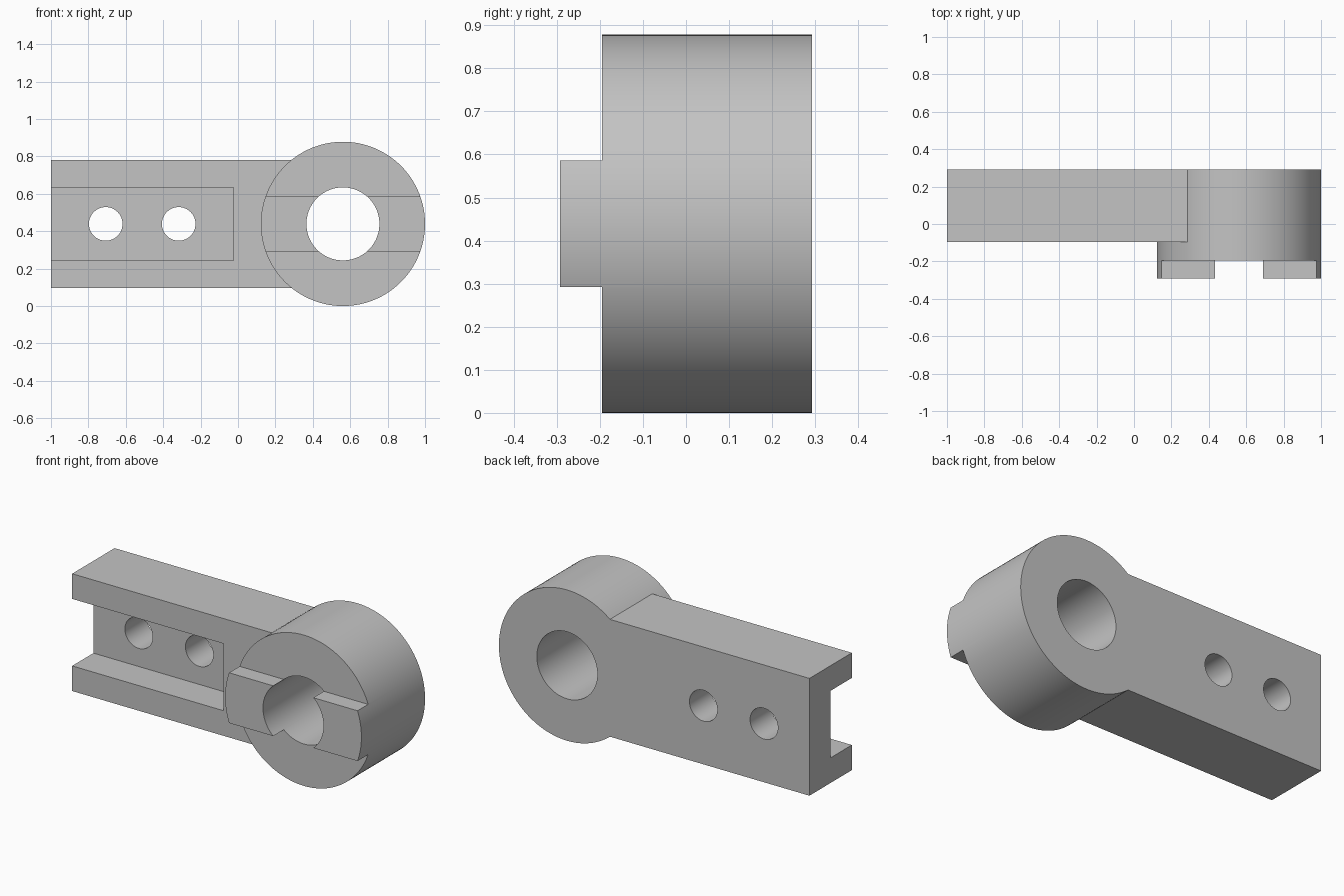
import bpy
import math

if "Cube" in bpy.data.objects:
    bpy.data.objects.remove(bpy.data.objects["Cube"], do_unlink=True)

U = 2 / 10.25            # design module: every size is a multiple of it
ZC = 2.25 * U            # height of the centre line
HUB_X = 1 - 2.25 * U     # hub axis
BACK = 1.5 * U           # rear plane, the front-most plane is -BACK

metal = bpy.data.materials.new("plain grey")
metal.use_nodes = True
GREY = (0.55, 0.55, 0.55, 1)
metal.diffuse_color = GREY
metal.node_tree.nodes["Principled BSDF"].inputs["Base Color"].default_value = GREY


def box(name, x0, x1, y0, y1, z0, z1):
    bpy.ops.mesh.primitive_cube_add(
        size=1, location=((x0 + x1) / 2, (y0 + y1) / 2, (z0 + z1) / 2))
    ob = bpy.context.object
    ob.scale = (x1 - x0, y1 - y0, z1 - z0)
    return finish(ob, name)


def rod(name, x, radius, y0, y1, sides=96):
    bpy.ops.mesh.primitive_cylinder_add(
        vertices=sides, radius=radius, depth=y1 - y0,
        location=(x, (y0 + y1) / 2, ZC), rotation=(math.pi / 2, 0, 0))
    return finish(bpy.context.object, name)


def finish(ob, name):
    ob.name = name
    ob.data.materials.append(metal)
    bpy.ops.object.transform_apply(location=True, rotation=True, scale=True)
    return ob


def combine(target, tool, operation):
    mod = target.modifiers.new(operation.lower(), "BOOLEAN")
    mod.operation = operation
    mod.solver = "EXACT"
    mod.object = tool
    bpy.context.view_layer.objects.active = target
    bpy.ops.object.modifier_apply(modifier=mod.name)
    bpy.data.objects.remove(tool, do_unlink=True)


# Hub, cut back above and below to leave the raised key across its front
link = rod("link_arm", HUB_X, 2.25 * U, -BACK, BACK, 128)
for side in (-1, 1):
    z0, z1 = sorted((ZC + side * 0.75 * U, ZC + side * 3 * U))
    combine(link, box("shoulder_cutter", 0, 1.2, -2 * U, -U, z0, z1), "DIFFERENCE")

# Arm bar with its open-ended channel
bar = box("bar", -1, HUB_X, -0.5 * U, BACK, ZC - 1.75 * U, ZC + 1.75 * U)
channel = box("channel_cutter", -1.2, -1 + 5 * U, -2 * U, 0.5 * U, ZC - U, ZC + U)
combine(bar, channel, "DIFFERENCE")
combine(link, bar, "UNION")

# Hub bore and the two bolt holes
for x, radius in ((HUB_X, U), (-1 + 1.5 * U, 0.46 * U), (-1 + 3.5 * U, 0.46 * U)):
    combine(link, rod("hole_cutter", x, radius, -2 * U, 2 * U), "DIFFERENCE")

bpy.ops.object.select_all(action="DESELECT")
link.select_set(True)
bpy.context.view_layer.objects.active = link
bpy.ops.object.shade_smooth_by_angle(angle=math.radians(30))
